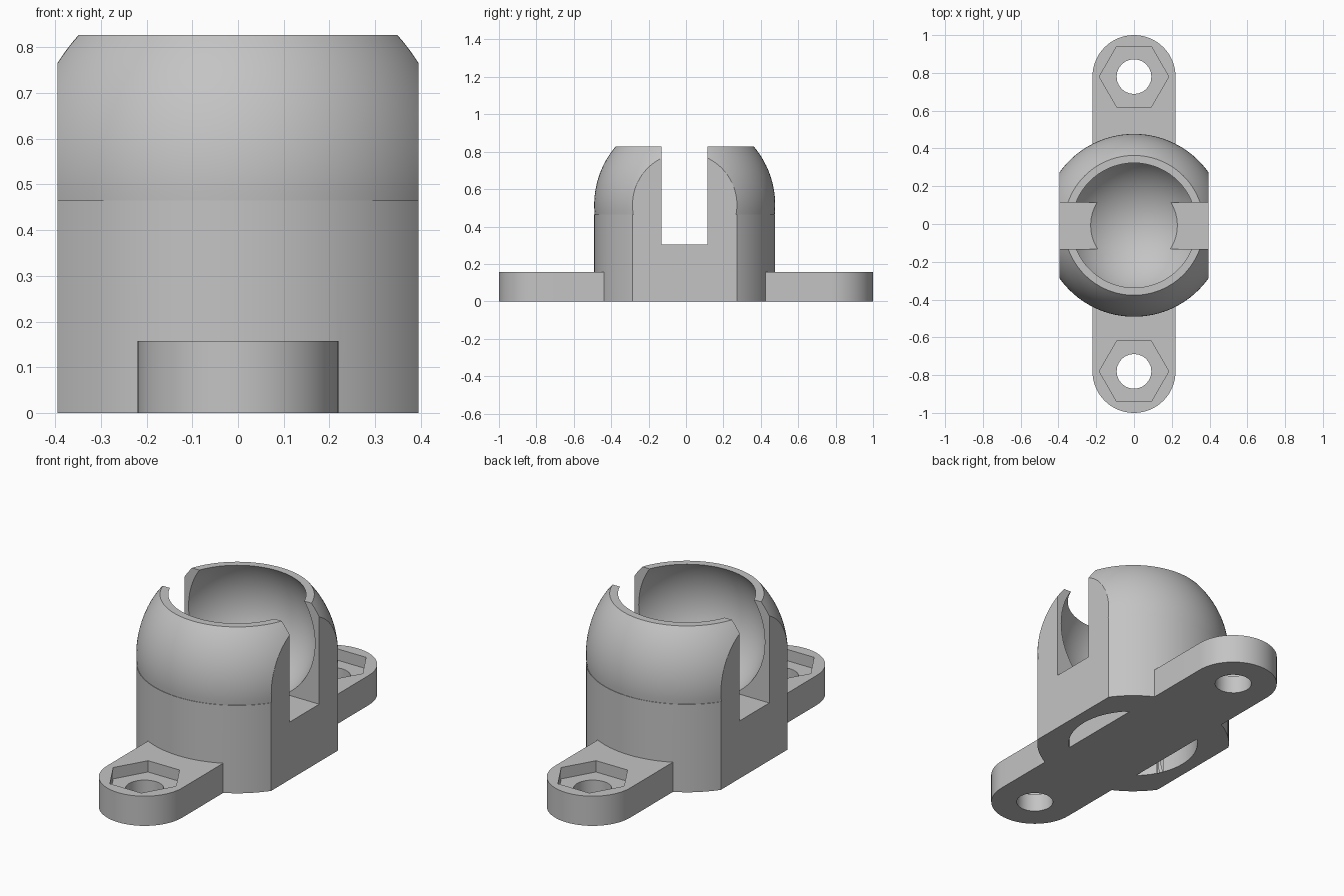
import bpy
import bmesh
from math import cos, sin, pi, sqrt, asin, radians
from mathutils import Matrix, Vector

cube = bpy.data.objects.get("Cube")
if cube:
    bpy.data.objects.remove(cube, do_unlink=True)

grey = bpy.data.materials.new("light_grey")
grey.use_nodes = True
colour = (0.55, 0.55, 0.55, 1)
grey.diffuse_color = colour
grey.node_tree.nodes["Principled BSDF"].inputs["Base Color"].default_value = colour

# Main dimensions
BODY_Y, BODY_R, FLAT_X = -0.007, 0.484, 0.395
TOP, DOME_Z, SEAM_Z = 0.827, 0.515, 0.465
PLATE_H, PLATE_R, HOLE_Y = 0.157, 0.22, 0.78


def finish(name, bm):
    bmesh.ops.recalc_face_normals(bm, faces=bm.faces)
    mesh = bpy.data.meshes.new(name)
    bm.to_mesh(mesh)
    bm.free()
    obj = bpy.data.objects.new(name, mesh)
    mesh.materials.append(grey)
    bpy.context.collection.objects.link(obj)
    return obj


def prism(name, points, z0, z1):
    """Extrude a flat outline from z0 to z1."""
    bm = bmesh.new()
    face = bm.faces.new([bm.verts.new((x, y, z0)) for x, y in points])
    top = bmesh.ops.extrude_face_region(bm, geom=[face])["geom"]
    verts = [v for v in top if isinstance(v, bmesh.types.BMVert)]
    bmesh.ops.translate(bm, verts=verts, vec=(0, 0, z1 - z0))
    return finish(name, bm)


def circle(r, y, sides):
    return [(r * cos(2 * pi * i / sides), y + r * sin(2 * pi * i / sides))
            for i in range(sides)]


def box(name, x0, x1, y0, y1, z0, z1):
    return prism(name, [(x0, y0), (x1, y0), (x1, y1), (x0, y1)], z0, z1)


def combine(target, tool, operation):
    mod = target.modifiers.new(operation.lower(), "BOOLEAN")
    mod.operation, mod.object, mod.solver = operation, tool, "EXACT"
    bpy.context.view_layer.objects.active = target
    bpy.ops.object.modifier_apply(modifier=mod.name)
    bpy.data.objects.remove(tool, do_unlink=True)


# Domed housing: a lathed cylinder with a truncated sphere on top
start, end = asin((SEAM_Z - DOME_Z) / BODY_R), asin((TOP - DOME_Z) / BODY_R)
profile = [(0, 0), (BODY_R, 0), (BODY_R, SEAM_Z)]
for i in range(17):
    a = start + (end - start) * i / 16
    profile.append((BODY_R * cos(a), DOME_Z + BODY_R * sin(a)))
profile.append((0, TOP))
bm = bmesh.new()
verts = [bm.verts.new((r, BODY_Y, z)) for r, z in profile]
edges = [bm.edges.new(pair) for pair in zip(verts, verts[1:])]
bmesh.ops.spin(bm, geom=verts + edges, cent=(0, BODY_Y, 0), axis=(0, 0, 1),
               angle=2 * pi, steps=96, use_duplicate=False)
bmesh.ops.remove_doubles(bm, verts=bm.verts, dist=0.0001)
housing = finish("ball_housing", bm)

# Flat sides
for side in (-1, 1):
    xs = sorted((side * FLAT_X, side))
    combine(housing, box("side_cutter", *xs, -1, 1, -1, 2), "DIFFERENCE")

# Ball socket
bm = bmesh.new()
bmesh.ops.create_uvsphere(bm, u_segments=72, v_segments=36, radius=0.39,
                          matrix=Matrix.Translation((0, BODY_Y, 0.62)))
combine(housing, finish("socket_cutter", bm), "DIFFERENCE")

# Slot across the housing
combine(housing, box("slot_cutter", -1, 1, -0.132, 0.115, 0.305, 2), "DIFFERENCE")

# Underside recess, bridged by the mounting plate
combine(housing, prism("recess_cutter", circle(0.325, BODY_Y, 64), -1, 0.15),
        "DIFFERENCE")

# Mounting plate with rounded ends
outline = []
for sign in (1, -1):
    for i in range(33):
        a = pi * i / 32
        outline.append((sign * PLATE_R * cos(a),
                        sign * (HOLE_Y + PLATE_R * sin(a))))
combine(housing, prism("mounting_plate", outline, 0, PLATE_H), "UNION")

# Bolt holes and hexagonal nut recesses
for sign in (1, -1):
    y = sign * HOLE_Y
    combine(housing, prism("nut_cutter", circle(0.184, y, 6), 0.097, 0.3), "DIFFERENCE")
    combine(housing, prism("bolt_cutter", circle(0.092, y, 24), -1, 0.25), "DIFFERENCE")

# Smooth curved walls, crisp cut edges
housing.select_set(True)
bpy.context.view_layer.objects.active = housing
bpy.ops.object.shade_smooth_by_angle(angle=radians(30))
